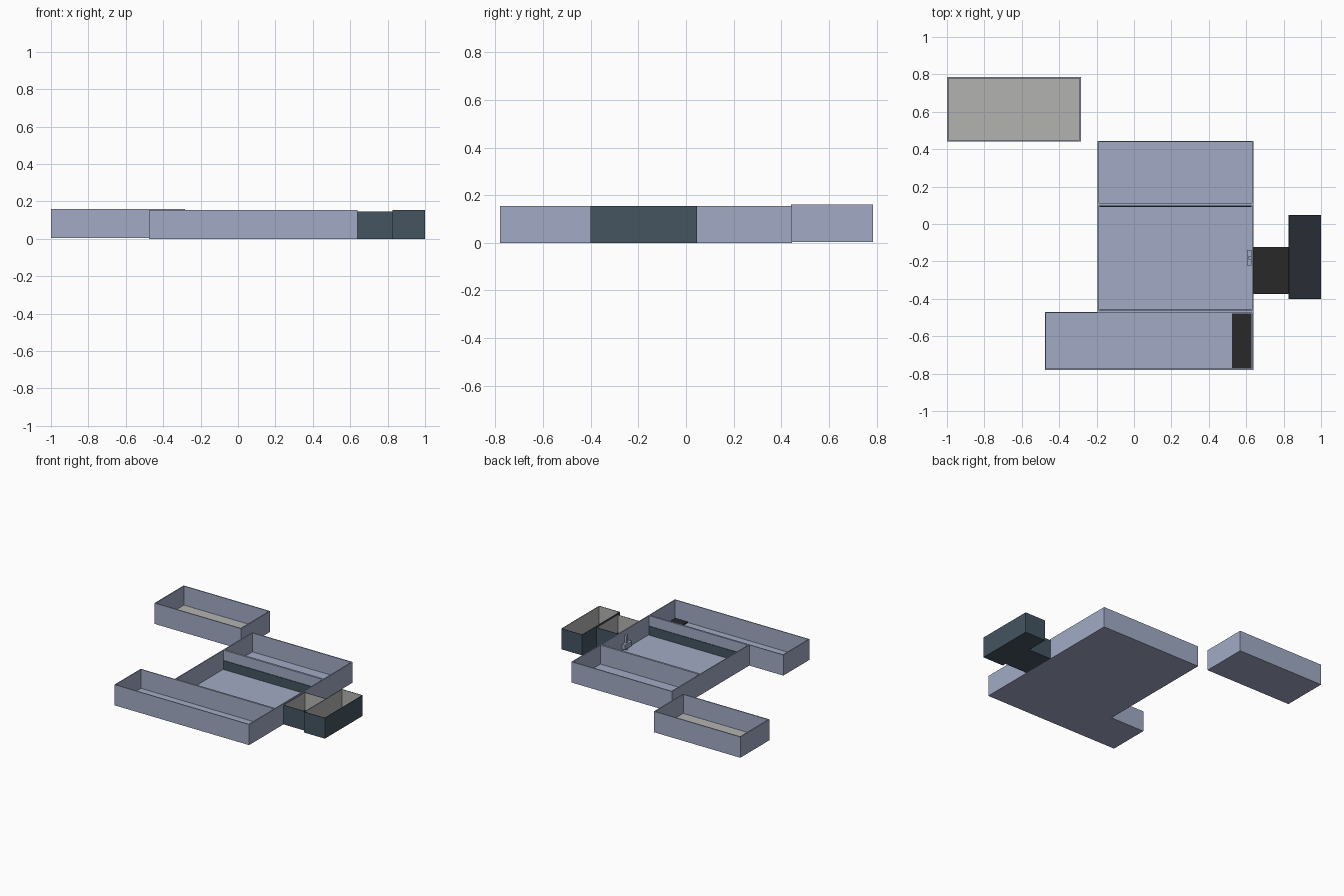
import bpy, bmesh

if "Cube" in bpy.data.objects:
    bpy.data.objects.remove(bpy.data.objects["Cube"])


def material(name, rgb):
    m = bpy.data.materials.new(name)
    m.diffuse_color = (*rgb, 1)
    m.use_nodes = True
    m.node_tree.nodes["Principled BSDF"].inputs["Base Color"].default_value = m.diffuse_color
    return m


blue = material("pale_blue", (0.36, 0.41, 0.56))
slate = material("slate", (0.058, 0.09, 0.12))
black = material("charcoal", (0.022, 0.022, 0.022))
navy = material("dark_navy", (0.022, 0.025, 0.035))
grey = material("grey", (0.45, 0.45, 0.44))


def finish(bm, name, mats):
    bmesh.ops.recalc_face_normals(bm, faces=bm.faces)
    me = bpy.data.meshes.new(name)
    bm.to_mesh(me)
    bm.free()
    for m in mats:
        me.materials.append(m)
    ob = bpy.data.objects.new(name, me)
    bpy.context.collection.objects.link(ob)
    return ob


def add_box(bm, x, y, z):
    vs = bmesh.ops.create_cube(bm, size=1)["verts"]
    for v in vs:
        v.co = [(a[0] + a[1]) / 2 + c * (a[1] - a[0]) for a, c in zip((x, y, z), v.co)]


def box(name, x, y, z, mat):
    bm = bmesh.new()
    add_box(bm, x, y, z)
    return finish(bm, name, [mat])


def room(name, x, y, z, wall, outer, inner, floor, floor_z=0.013):
    """Open-topped tray: outside, lining and floor may differ in colour."""
    bm = bmesh.new()
    add_box(bm, x, y, z)
    bm.normal_update()
    top = max(bm.faces, key=lambda f: f.calc_center_median().z)
    bmesh.ops.inset_region(bm, faces=[top], thickness=wall)
    # Push the inset face down to form the lining and the floor
    before = set(bm.faces)
    new = bmesh.ops.extrude_discrete_faces(bm, faces=[top])["faces"][0]
    for f in bm.faces:
        if f not in before and f is not new:
            f.material_index = 1
    new.material_index = 2
    for v in new.verts:
        v.co.z = floor_z
    return finish(bm, name, [outer, inner, floor])


# Main rooms
room("detached_room", (-1, -0.283), (0.44, 0.785), (0.004, 0.16), 0.011, blue, blue, grey, 0.018)
room("back_room", (-0.195, 0.638), (0.105, 0.445), (0, 0.155), 0.011, blue, blue, blue)
room("middle_room", (-0.195, 0.638), (-0.47, 0.105), (0, 0.155), 0.010, blue, blue, blue)
room("front_room", (-0.477, 0.638), (-0.78, -0.47), (0, 0.155), 0.009, blue, blue, blue)

# Dark side rooms
room("passage_room", (0.638, 0.827), (-0.373, -0.122), (0, 0.145), 0.004, slate, grey, black)
room("end_room", (0.827, 1), (-0.40, 0.047), (0, 0.155), 0.005, slate, grey, navy)

# Dark floor mat at the end of the front room
box("floor_mat", (0.525, 0.629), (-0.771, -0.479), (0.012, 0.02), black)

# Dark skirting along both long walls of the middle room
for side, y in (("back", (0.092, 0.096)), ("front", (-0.461, -0.457))):
    box(side + "_skirting", (-0.185, 0.628), y, (0.012, 0.08), slate)

# Small fixture by the passage wall
box("fixture_base", (0.603, 0.628), (-0.222, -0.14), (0.03, 0.065), blue)
box("fixture_post", (0.612, 0.628), (-0.19, -0.172), (0.012, 0.12), blue)
